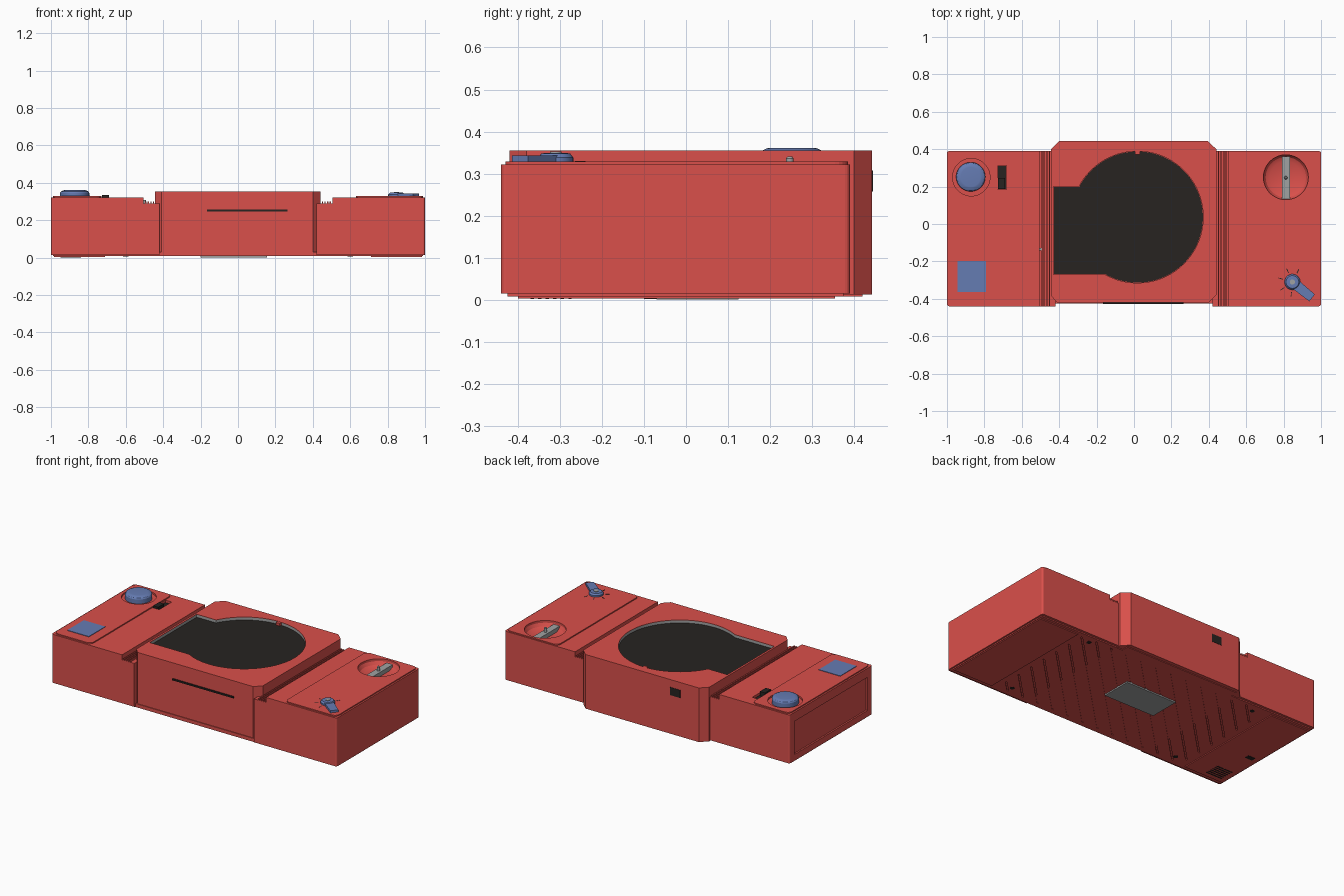
import bpy, bmesh
from math import sin, cos, pi, asin, atan2, hypot
from mathutils import Matrix, Vector

if "Cube" in bpy.data.objects:
    bpy.data.objects.remove(bpy.data.objects["Cube"])


def material(name, rgb):
    m = bpy.data.materials.new(name)
    m.diffuse_color = (*rgb, 1)
    m.use_nodes = True
    m.node_tree.nodes["Principled BSDF"].inputs["Base Color"].default_value = m.diffuse_color
    return m


RED = material("red", (0.70, 0.08, 0.07))
BLUE = material("blue", (0.13, 0.2, 0.45))
BLACK = material("black", (0.02, 0.017, 0.015))
GREY = material("grey", (0.35, 0.36, 0.36))


def finish(bm, name, mat):
    bmesh.ops.recalc_face_normals(bm, faces=bm.faces)
    me = bpy.data.meshes.new(name)
    bm.to_mesh(me)
    bm.free()
    if mat:
        me.materials.append(mat)
    ob = bpy.data.objects.new(name, me)
    bpy.context.collection.objects.link(ob)
    return ob


def add_prism(bm, pts, a, b, axis="z", caps=True):
    put = (lambda p, h: (p[0], p[1], h)) if axis == "z" else (lambda p, h: (p[0], h, p[1]))
    lo = [bm.verts.new(put(p, a)) for p in pts]
    hi = [bm.verts.new(put(p, b)) for p in pts]
    n = len(pts)
    for i in range(n):
        bm.faces.new((lo[i], lo[(i + 1) % n], hi[(i + 1) % n], hi[i]))
    if caps:
        bm.faces.new(lo)
        bm.faces.new(hi)


def prism(name, pts, a, b, mat=RED, axis="z", caps=True):
    bm = bmesh.new()
    add_prism(bm, pts, a, b, axis, caps)
    return finish(bm, name, mat)


def rect(x0, x1, y0, y1):
    return [(x0, y0), (x1, y0), (x1, y1), (x0, y1)]


def box(name, x0, x1, y0, y1, z0, z1, mat=RED):
    return prism(name, rect(x0, x1, y0, y1), z0, z1, mat)


def rounded(x0, x1, y0, y1, r, n=5):
    pts = []
    for k, (cx, cy) in enumerate(rect(x0 + r, x1 - r, y0 + r, y1 - r)):
        for i in range(n + 1):
            a = pi + pi / 2 * (k + i / n)
            pts.append((cx + r * cos(a), cy + r * sin(a)))
    return pts


def lathe(name, cx, cy, profile, mat=RED, n=48):
    bm = bmesh.new()
    rings = [[bm.verts.new((cx + r * cos(2 * pi * i / n), cy + r * sin(2 * pi * i / n), z))
              for i in range(n)] for r, z in profile]
    for p, q in zip(rings, rings[1:]):
        for i in range(n):
            bm.faces.new((p[i], p[(i + 1) % n], q[(i + 1) % n], q[i]))
    bm.faces.new(rings[0])
    bm.faces.new(rings[-1])
    ob = finish(bm, name, mat)
    bpy.ops.object.select_all(action="DESELECT")
    ob.select_set(True)
    bpy.context.view_layer.objects.active = ob
    bpy.ops.object.shade_smooth_by_angle(angle=0.5)
    return ob


def cut(cutter, *targets):
    for t in targets:
        m = t.modifiers.new("cut", "BOOLEAN")
        m.operation, m.object, m.solver = "DIFFERENCE", cutter, "EXACT"
        bpy.context.view_layer.objects.active = t
        bpy.ops.object.modifier_apply(modifier=m.name)
    bpy.data.objects.remove(cutter)


# Side wings: profile with a ribbed step next to the centre block
def wing(name, s):
    pts = [(0.42, 0.015), (1.0, 0.015), (1.0, 0.322), (0.505, 0.322), (0.505, 0.29)]
    for i in range(4):
        x = 0.497 - i * 0.014
        pts += [(x, 0.29), (x, 0.30), (x - 0.007, 0.30), (x - 0.007, 0.29)]
    pts += [(0.42, 0.29)]
    bm = bmesh.new()
    add_prism(bm, [(s * x, z) for x, z in pts], -0.44, 0.39, "y")
    bm.edges.ensure_lookup_table()
    outer = [e for e in bm.edges if all(abs(v.co.x) > 0.99 for v in e.verts)
             and abs(e.verts[0].co.y - e.verts[1].co.y) < 0.01]
    bmesh.ops.bevel(bm, geom=outer, offset=0.012, segments=3, profile=0.5, affect="EDGES")
    return finish(bm, name, RED)


left_wing, right_wing = wing("left_wing", -1), wing("right_wing", 1)
left_panel = prism("left_top_panel", rounded(-0.99, -0.73, -0.43, 0.38, 0.03), 0.31, 0.329)
right_panel = prism("right_top_panel", rounded(0.63, 0.99, -0.43, 0.385, 0.03), 0.31, 0.329)

# Centre block with chamfered corners
block = prism("centre_block", [(-0.41, -0.42), (0.40, -0.42), (0.44, -0.38), (0.44, 0.40),
                               (0.395, 0.443), (-0.40, 0.443), (-0.443, 0.40), (-0.443, -0.385)],
              0.012, 0.355)


# Screen opening: circle joined to a rectangle
def screen(d):
    r, lo, hi = 0.352 - d, -0.27 + d, 0.20 - d
    a0, a1 = pi - asin((lo - 0.037) / r), 3 * pi - asin((hi - 0.037) / r)
    arc = [(0.018 + r * cos(a0 + (a1 - a0) * i / 72), 0.037 + r * sin(a0 + (a1 - a0) * i / 72))
           for i in range(73)]
    return [(-0.43 + d, lo)] + arc + [(-0.43 + d, hi)]


cut(prism("screen_cutter", screen(0), 0.335, 0.4), block)
prism("screen_liner", screen(0.001), 0.335, 0.353, GREY, caps=False)
prism("screen", screen(0.0015), 0.328, 0.337, BLACK)
box("screen_tab", 0.005, 0.032, 0.372, 0.392, 0.335, 0.354)

# Front slot and rear socket
box("front_slot_lip", -0.165, 0.265, -0.427, -0.41, 0.247, 0.257, BLACK)
box("rear_socket", -0.27, -0.20, 0.43, 0.445, 0.257, 0.307, BLACK)
box("front_latch", 0.42, 0.437, -0.425, -0.38, 0.262, 0.28, RED)
lathe("rib_pin", -0.50, -0.135, [(0.008, 0.28), (0.008, 0.308)], GREY, 12)

# Fire button in a shallow round well
cut(lathe("well_cutter", -0.87, 0.25, [(0.1, 0.318), (0.1, 0.4)], None), left_panel, left_wing)
lathe("round_button", -0.873, 0.252,
      [(0.078, 0.31), (0.078, 0.346), (0.074, 0.353), (0.06, 0.360), (0.052, 0.361)], BLUE)

# Sliding switch and badge
cut(box("switch_cutter", -0.728, -0.683, 0.185, 0.312, 0.305, 0.4), left_wing)
box("switch_floor", -0.727, -0.684, 0.186, 0.311, 0.30, 0.307, BLACK)
box("switch_slider", -0.726, -0.69, 0.186, 0.245, 0.306, 0.335, BLACK)
box("badge", -0.943, -0.792, -0.363, -0.198, 0.325, 0.332, BLUE)

# Joystick well with a slotted guide
cut(lathe("dial_cutter", 0.812, 0.25, [(0.085, 0.285), (0.108, 0.297), (0.12, 0.315), (0.12, 0.4)], None),
    right_panel, right_wing)
box("stick_guide", 0.79, 0.833, 0.135, 0.36, 0.28, 0.312, GREY)
lathe("stick", 0.812, 0.247, [(0.009, 0.29), (0.009, 0.336), (0.005, 0.341)], GREY, 16)

# Lever: round hub with a tapering arm
hub, tip = Vector((0.847, -0.31)), Vector((0.952, -0.395))
side = Vector((hub.y - tip.y, tip.x - hub.x)).normalized()
prism("lever_arm", [tuple(p) for p in (hub - side * 0.028, tip - side * 0.024,
                                       tip + side * 0.024, hub + side * 0.028)], 0.326, 0.343, BLUE)
lathe("lever_hub", hub.x, hub.y, [(0.042, 0.32), (0.042, 0.338), (0.034, 0.348), (0.018, 0.349)], BLUE, 32)
lathe("lever_cap", hub.x, hub.y, [(0.014, 0.34), (0.014, 0.352)], GREY, 20)
for i in range(5):
    a = pi * (0.35 + 0.28 * i)
    c = hub + Vector((cos(a), sin(a))) * 0.065
    ob = box("lever_mark", -0.012, 0.012, -0.002, 0.002, 0.325, 0.330, BLACK)
    ob.matrix_world = Matrix.Translation((c.x, c.y, 0)) @ Matrix.Rotation(a, 4, "Z")

# Recessed panel on the left end
cut(box("end_cutter", -1.1, -0.99, -0.39, 0.34, 0.055, 0.265), left_wing)

# Underside: base plate with diagonal grooves
base = prism("base_plate", [(-0.99, -0.425), (0.99, -0.425), (0.99, 0.375), (0.40, 0.375), (0.40, 0.42),
                            (-0.40, 0.42), (-0.40, 0.375), (-0.99, 0.375)], 0.008, 0.03)
bm = bmesh.new()
for i in range(-9, 10):
    c = i * 0.11
    y0, y1 = max(-0.39, -0.67 - c), min(0.35, 0.67 - c)
    if y1 - y0 > 0.06:
        add_prism(bm, [(c + y0 - 0.006, y0), (c + y0 + 0.006, y0),
                       (c + y1 + 0.006, y1), (c + y1 - 0.006, y1)], -0.01, 0.014)
cut(finish(bm, "groove_cutter", None), base)

# Foot pads, grille, screw holes and rating plate
for s, name in ((-1, "left_foot_pad"), (1, "right_foot_pad")):
    x0, x1 = sorted((s * 0.71, s * 0.985))
    box(name, x0, x1, -0.40, 0.355, 0.0025, 0.012)
for i in range(6):
    box("grille_bar", -0.95, -0.84, -0.37 + i * 0.018, -0.362 + i * 0.018, 0.0012, 0.004, BLACK)
box("door_notch", -0.95, -0.90, -0.10, -0.07, 0.0012, 0.004, BLACK)
box("rating_plate", -0.20, 0.155, -0.07, 0.125, 0.0, 0.012, GREY)
for x in (-0.6, 0.6):
    for y in (-0.35, 0.32):
        lathe("screw", x, y, [(0.014, 0.0065), (0.014, 0.012)], BLACK, 16)
